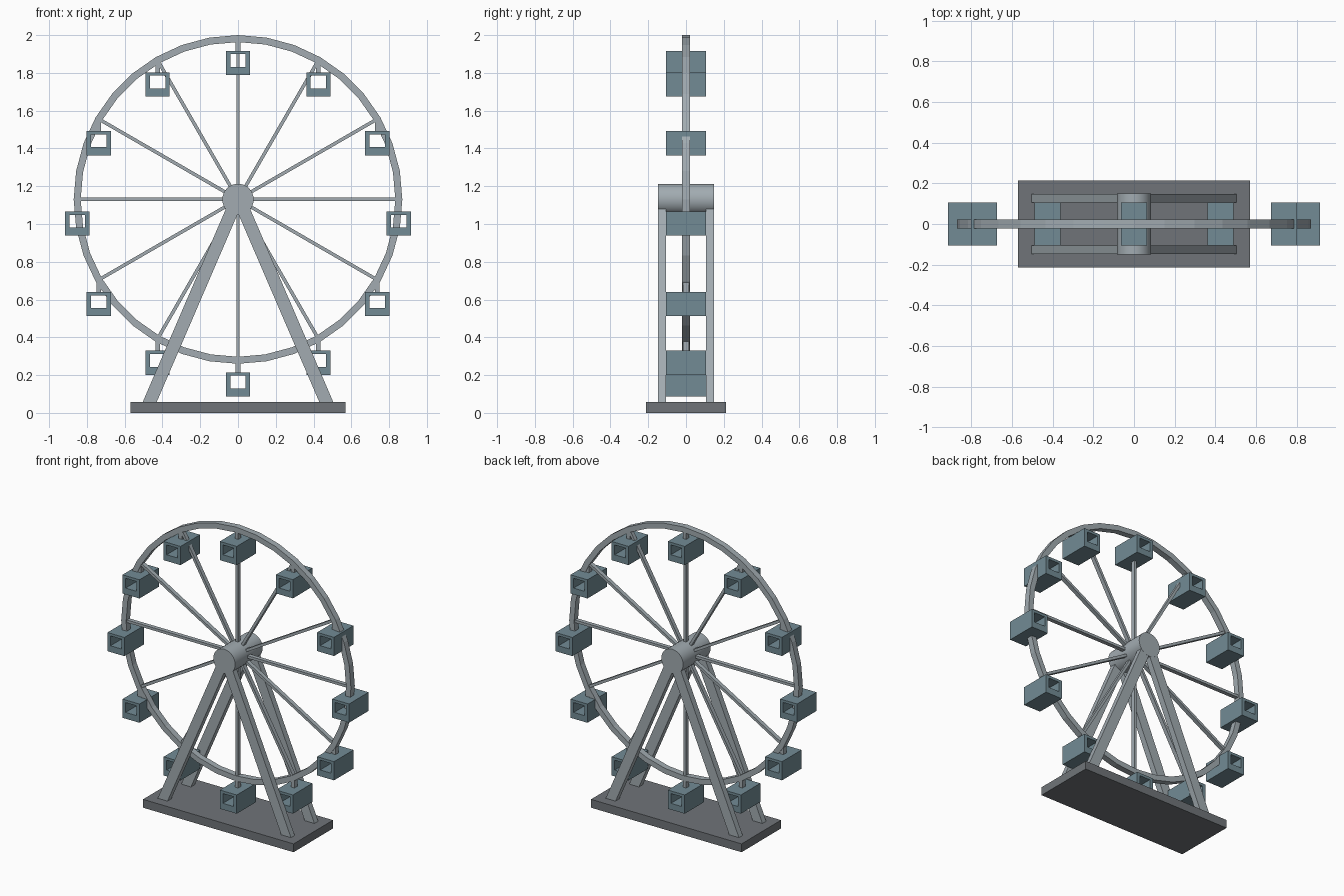
import bpy, bmesh, math
from mathutils import Matrix, Vector

if "Cube" in bpy.data.objects:
    bpy.data.objects.remove(bpy.data.objects["Cube"])

HUB_Z = 1.13
R_OUT, R_IN, R_PIVOT = 0.87, 0.833, 0.851
COUNT = 12


def material(name, rgb):
    m = bpy.data.materials.new(name)
    m.diffuse_color = (*rgb, 1)
    m.use_nodes = True
    m.node_tree.nodes["Principled BSDF"].inputs["Base Color"].default_value = m.diffuse_color
    return m


steel = material("steel", (0.36, 0.41, 0.44))
dark = material("dark_grey", (0.16, 0.175, 0.19))
blue = material("cabin_blue", (0.17, 0.26, 0.30))


def finish(name, bm, mat):
    bmesh.ops.recalc_face_normals(bm, faces=bm.faces)
    me = bpy.data.meshes.new(name)
    bm.to_mesh(me)
    bm.free()
    me.materials.append(mat)
    ob = bpy.data.objects.new(name, me)
    bpy.context.collection.objects.link(ob)
    return ob


def box(name, size, centre, mat, tilt=0):
    bm = bmesh.new()
    m = (Matrix.Translation(centre) @ Matrix.Rotation(tilt, 4, 'Y')
         @ Matrix.Diagonal((*size, 1)))
    bmesh.ops.create_cube(bm, size=1, matrix=m)
    return finish(name, bm, mat)


def beam(name, a, b, width, depth, mat):
    """Box running from a to b in the xz plane."""
    a, b = Vector(a), Vector(b)
    d = b - a
    return box(name, (width, depth, d.length), (a + b) / 2, mat,
               math.atan2(d.x, d.z))


def frame(name, outer, inner, half_y, mat):
    """Closed loop with a hole, extruded along y."""
    bm = bmesh.new()
    rows = [[bm.verts.new((x, y, z)) for x, z in loop]
            for loop, y in ((outer, -half_y), (inner, -half_y),
                            (inner, half_y), (outer, half_y))]
    n = len(outer)
    for k in range(4):
        p, q = rows[k], rows[(k + 1) % 4]
        for i in range(n):
            j = (i + 1) % n
            bm.faces.new((p[i], p[j], q[j], q[i]))
    return finish(name, bm, mat)


def circle(r, n):
    return [(r * math.sin(2 * math.pi * i / n),
             HUB_Z + r * math.cos(2 * math.pi * i / n)) for i in range(n)]


def rect(x, z0, z1):
    return [(-x, z0), (x, z0), (x, z1), (-x, z1)]


# Base plate
box("base_plate", (1.14, 0.426, 0.057), (0, 0, 0.0285), dark)

# Pairs of slanted support legs, front and back
for side, y in (("front", -0.127), ("back", 0.127)):
    for hand, s in (("left", -1), ("right", 1)):
        beam(f"{side}_{hand}_leg", (s * 0.475, y, 0.04), (s * 0.01, y, HUB_Z - 0.01),
             0.068, 0.041, steel)

# Hub
bm = bmesh.new()
bmesh.ops.create_cone(bm, cap_ends=True, segments=32, radius1=0.083, radius2=0.083,
                      depth=0.298, matrix=Matrix.Translation((0, 0, HUB_Z))
                      @ Matrix.Rotation(math.pi / 2, 4, 'X'))
hub = finish("hub", bm, steel)
bpy.context.view_layer.objects.active = hub
hub.select_set(True)
bpy.ops.object.shade_smooth_by_angle(angle=math.radians(35))

# Wheel rim
frame("rim", circle(R_OUT, 36), circle(R_IN, 36), 0.021, steel)

# Spokes, hangers and upright cabins
for i in range(COUNT):
    a = 2 * math.pi * i / COUNT
    sx, cz = math.sin(a), math.cos(a)
    beam(f"spoke_{i}", (0.05 * sx, 0, HUB_Z + 0.05 * cz),
         (0.84 * sx, 0, HUB_Z + 0.84 * cz), 0.018, 0.028, steel)
    px, pz = R_PIVOT * sx, HUB_Z + R_PIVOT * cz
    box(f"hanger_{i}", (0.025, 0.032, 0.068), (px, 0, pz - 0.036), steel)
    cabin = frame(f"cabin_{i}", rect(0.064, -0.192, -0.064),
                  rect(0.041, -0.149, -0.082), 0.105, blue)
    cabin.location = (px, 0, pz)
